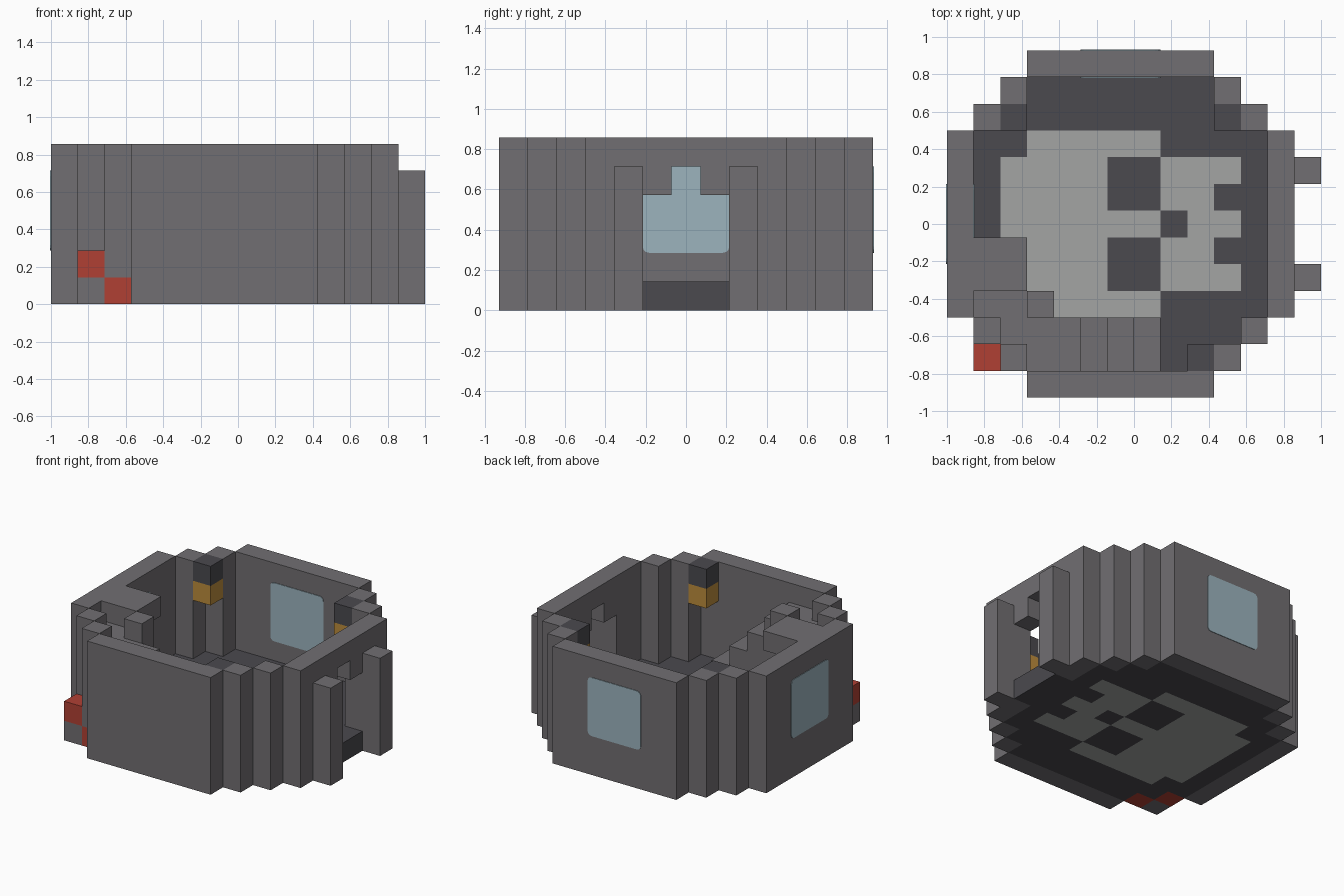
import bpy
import bmesh
from mathutils import Vector

cube = bpy.data.objects.get("Cube")
if cube:
    bpy.data.objects.remove(cube, do_unlink=True)

U = 1 / 7                                  # edge of one block
ORIGIN = Vector((-1, -6.5 * U, 0))
TOP = 6                                    # wall height in blocks


def material(name, r, g, b):
    m = bpy.data.materials.new(name)
    m.use_nodes = True
    m.diffuse_color = (r, g, b, 1)
    m.node_tree.nodes["Principled BSDF"].inputs["Base Color"].default_value = (r, g, b, 1)
    return m


STONE = material("grey stone", 0.165, 0.158, 0.168)
DARK = material("charcoal", 0.069, 0.067, 0.077)
PALE = material("pale stone", 0.366, 0.376, 0.371)
RED = material("red", 0.434, 0.051, 0.034)
GLASS = material("blue glass", 0.333, 0.456, 0.515)
GOLD = material("amber", 0.5, 0.26, 0.045)


def finish(name, bm, mat):
    mesh = bpy.data.meshes.new(name)
    bmesh.ops.recalc_face_normals(bm, faces=bm.faces)
    bm.to_mesh(mesh)
    bm.free()
    mesh.materials.append(mat)
    obj = bpy.data.objects.new(name, mesh)
    bpy.context.collection.objects.link(obj)
    return obj


def blocks(name, cells, mat):
    """Mesh the outer skin of a set of unit blocks."""
    cells = set(cells)
    bm = bmesh.new()
    for cell in cells:
        for axis in range(3):
            for side in (0, 1):
                step = [0, 0, 0]
                step[axis] = 2 * side - 1
                if tuple(c + s for c, s in zip(cell, step)) in cells:
                    continue
                u, v = (axis + 1) % 3, (axis + 2) % 3
                corners = []
                for du, dv in ((0, 0), (1, 0), (1, 1), (0, 1)):
                    p = Vector(cell)
                    p[axis] += side
                    p[u] += du
                    p[v] += dv
                    corners.append(bm.verts.new(ORIGIN + p * U))
                bm.faces.new(corners if side else corners[::-1])
    # weld only what belongs together, keeping the outward winding
    bmesh.ops.remove_doubles(bm, verts=bm.verts, dist=U / 100)
    mesh = bpy.data.meshes.new(name)
    bm.to_mesh(mesh)
    bm.free()
    mesh.materials.append(mat)
    obj = bpy.data.objects.new(name, mesh)
    bpy.context.collection.objects.link(obj)


def box(xs, ys, zs):
    """All blocks in the half-open ranges given."""
    return {(i, j, k) for i in range(*xs) for j in range(*ys) for k in range(*zs)}


def is_wall(i, j):
    a, b = sorted((abs(i - 6), abs(j - 6)))
    return (b == 6 and a <= 3) or (a, b) == (4, 5)


def is_inside(i, j):
    a, b = abs(i - 6), abs(j - 6)
    return max(a, b) <= 5 and a + b < 9


plan = [(i, j) for i in range(13) for j in range(13)]

# Round tower wall with an arched doorway on one side
wall = {(i, j, k) for i, j in plan if is_wall(i, j) for k in range(TOP)}
doorway = box((12, 13), (5, 8), (0, 4)) | {(12, 6, 4)}
red_base = {(2, 1, 0), (1, 2, 0)}
blocks("tower_wall", wall - doorway - red_base, STONE)
for label, j in (("front", 4), ("back", 8)):
    blocks("door_post_" + label, box((13, 14), (j, j + 1), (0, 5)), STONE)

# Floor with its pale emblem, mirrored front to back
emblem = {
    0: (2, 3, 4, 5, 6, 7, 9, 10),
    1: (2, 3, 4, 5, 8, 9),
    2: (2, 3, 4, 5, 8, 9, 10),
    3: (3, 4, 5, 6, 7),
}
pale = {(i, 6 + s * d, 0) for d, row in emblem.items() for i in row for s in (-1, 1)}
floor = {(i, j, 0) for i, j in plan if is_inside(i, j)} | box((12, 13), (5, 8), (0, 1))
blocks("floor", floor - pale, DARK)
blocks("floor_emblem", pale, PALE)

# Staircase along the front wall, landing, and upper platform
stairs = set()
for i in range(2, 8):
    height = min(9 - i, 5)
    stairs |= {(i, j, k) for j in (1, 2) if is_inside(i, j) for k in range(1, height)}
stairs |= box((1, 3), (3, 4), (4, 5))
blocks("staircase", stairs, STONE)
blocks("stair_post", box((3, 4), (3, 4), (4, TOP)), STONE)
blocks("upper_platform", box((1, 3), (4, 6), (5, TOP)), STONE)

# Lanterns high in the corners
for n, (i, j) in enumerate(((2, 10), (10, 10), (9, 1)), 1):
    blocks(f"lantern_light_{n}", {(i, j, 4)}, GOLD)
    blocks(f"lantern_cap_{n}", {(i, j, 5)}, DARK)

# Red blocks at the outer corner
blocks("corner_base", {(1, 1, 0)}, STONE)
blocks("corner_red_block", {(1, 1, 1)}, RED)
blocks("red_base_blocks", red_base, RED)


# Windows: rounded panes set through the wall
def window(name, centre, axis):
    bm = bmesh.new()
    bmesh.ops.create_cube(bm, size=1)
    size = Vector((3, 3, 3)) * U
    size[axis] = U + 0.008
    bmesh.ops.scale(bm, vec=size, verts=bm.verts)
    through = [e for e in bm.edges
               if abs(e.verts[0].co[axis] - e.verts[1].co[axis]) > U / 2]
    bmesh.ops.bevel(bm, geom=through, offset=0.03, segments=3, profile=0.5,
                    affect='EDGES')
    bmesh.ops.translate(bm, vec=ORIGIN + Vector(centre) * U, verts=bm.verts)
    finish(name, bm, GLASS)


window("back_window", (6.5, 12.5, 3.5), 1)
window("side_window", (0.5, 6.5, 3.5), 0)
